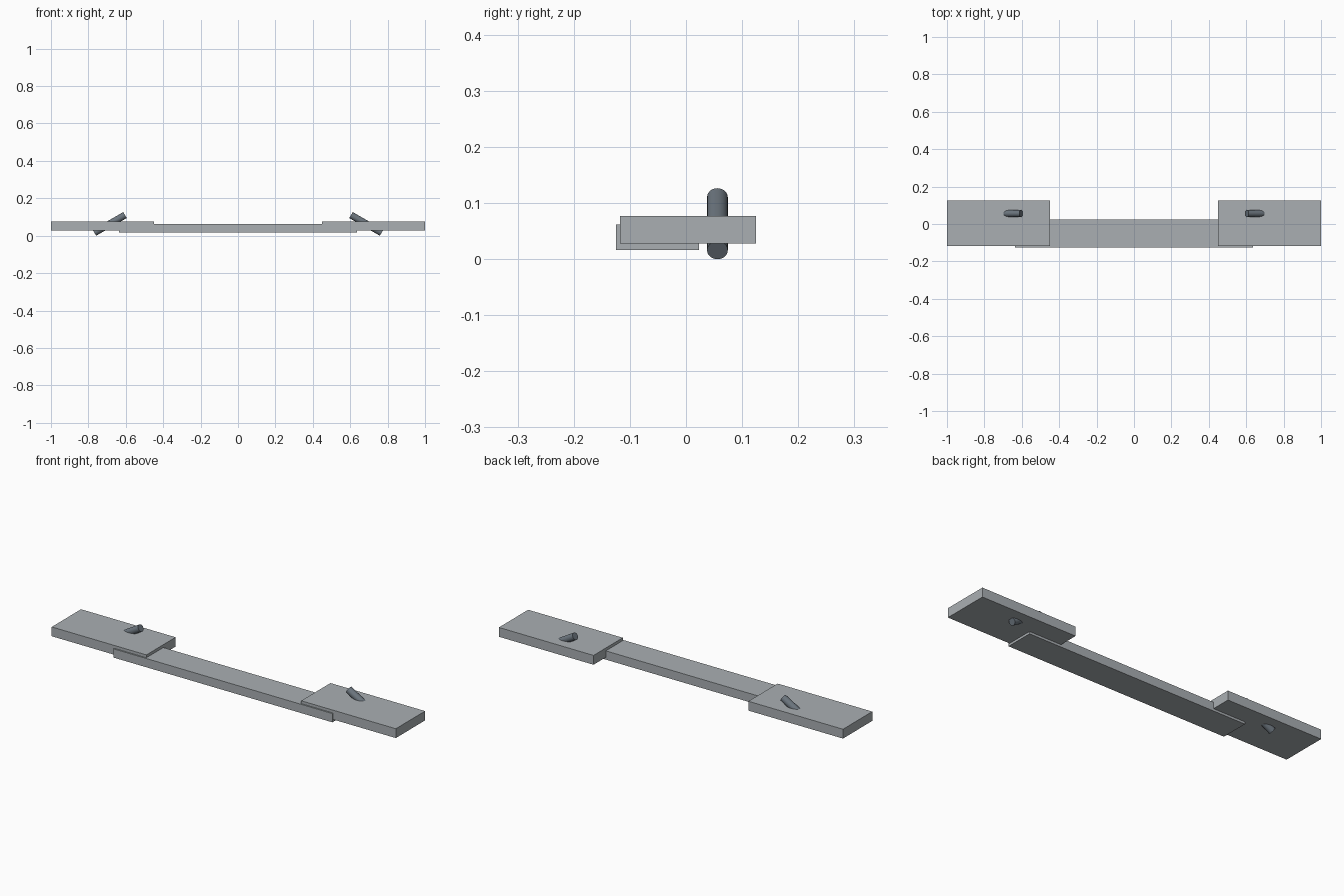
import bpy
import math

cube = bpy.data.objects.get("Cube")
if cube:
    bpy.data.objects.remove(cube, do_unlink=True)


def make_material(name, rgb):
    mat = bpy.data.materials.new(name)
    mat.use_nodes = True
    mat.diffuse_color = (*rgb, 1)
    mat.node_tree.nodes["Principled BSDF"].inputs["Base Color"].default_value = (*rgb, 1)
    return mat


plate_grey = make_material("light grey steel", (0.40, 0.43, 0.45))
pin_grey = make_material("dark grey steel", (0.15, 0.18, 0.21))


def box(name, low, high):
    """Box spanning two opposite corners."""
    bpy.ops.mesh.primitive_cube_add(size=1, location=[(a + b) / 2 for a, b in zip(low, high)])
    obj = bpy.context.object
    obj.name = name
    obj.scale = [b - a for a, b in zip(low, high)]
    bpy.ops.object.transform_apply(location=False, rotation=False, scale=True)
    obj.data.materials.append(plate_grey)


def pin(name, side):
    """Round pin through the plate, its upper end leaning inward."""
    bpy.ops.mesh.primitive_cylinder_add(
        vertices=24, radius=0.0185, depth=0.189,
        location=(side * 0.686, 0.056, 0.063),
        rotation=(0, -side * math.radians(60), 0))
    obj = bpy.context.object
    obj.name = name
    obj.data.materials.append(pin_grey)
    bpy.ops.object.shade_smooth_by_angle(angle=math.radians(30))


# Long bar under the two end plates
box("connecting_bar", (-0.636, -0.125, 0.016), (0.636, 0.023, 0.062))

# End plates and their slanted pins
for label, side in (("left", 1), ("right", -1)):
    inner, outer = sorted((side * 0.45, side * 1.0))
    box(label + "_end_plate", (inner, -0.118, 0.028), (outer, 0.125, 0.077))
    pin(label + "_slanted_pin", side)
